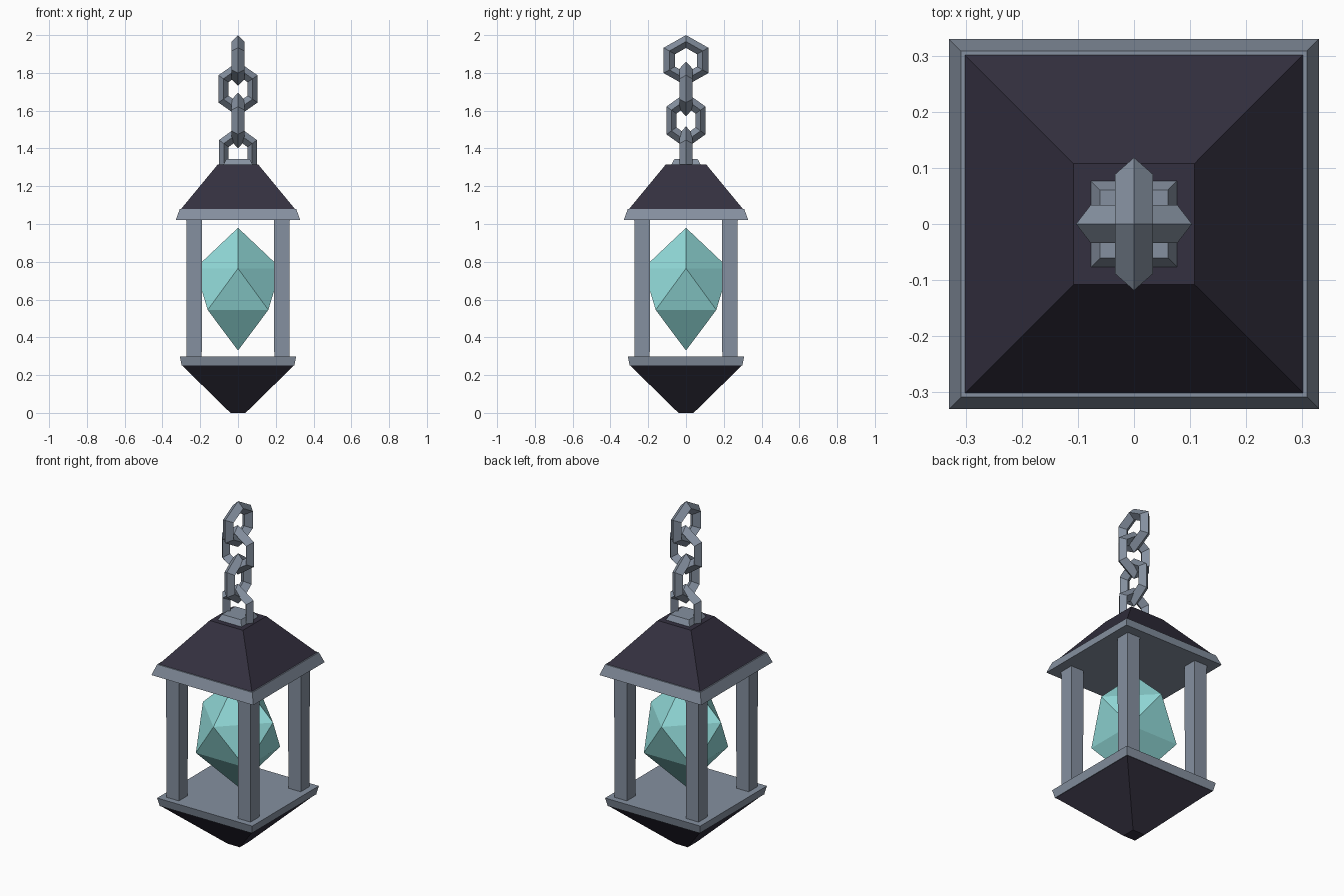
import bpy, bmesh
from math import sin, cos, pi, radians
from mathutils import Matrix

cube = bpy.data.objects.get("Cube")
if cube:
    bpy.data.objects.remove(cube, do_unlink=True)


def material(name, rgb):
    mat = bpy.data.materials.new(name)
    mat.use_nodes = True
    color = (*rgb, 1)
    mat.diffuse_color = color
    bsdf = next(n for n in mat.node_tree.nodes if n.type == 'BSDF_PRINCIPLED')
    bsdf.inputs["Base Color"].default_value = color
    return mat


METAL = material("blue_grey_metal", (0.235, 0.28, 0.35))
DARK = material("dark_purple", (0.034, 0.03, 0.051))
CRYSTAL = material("pale_teal", (0.29, 0.71, 0.70))


def finish(name, bm, mat, location=(0, 0, 0)):
    bmesh.ops.recalc_face_normals(bm, faces=bm.faces)
    mesh = bpy.data.meshes.new(name)
    bm.to_mesh(mesh)
    bm.free()
    mesh.materials.append(mat)
    obj = bpy.data.objects.new(name, mesh)
    obj.location = location
    bpy.context.collection.objects.link(obj)
    return obj


def square_frustum(name, mat, z0, half0, z1, half1, x=0, y=0):
    bm = bmesh.new()
    bmesh.ops.create_cone(bm, cap_ends=True, segments=4, radius1=half0 * 2 ** 0.5,
                          radius2=half1 * 2 ** 0.5, depth=z1 - z0,
                          matrix=Matrix.Rotation(radians(45), 4, 'Z'))
    return finish(name, bm, mat, (x, y, (z0 + z1) / 2))


# Base, roof and trims
square_frustum("base_point", DARK, 0, 0.04, 0.25, 0.295)
square_frustum("base_plate", METAL, 0.25, 0.298, 0.298, 0.308)
square_frustum("roof_trim", METAL, 1.02, 0.33, 1.08, 0.308)
square_frustum("roof", DARK, 1.08, 0.301, 1.314, 0.108)
square_frustum("roof_cap", METAL, 1.314, 0.077, 1.345, 0.061)

# Corner posts
for side, sx in (("left", 1), ("right", -1)):
    for end, sy in (("front", -1), ("back", 1)):
        square_frustum(f"{end}_{side}_post", METAL, 0.29, 0.04, 1.03, 0.042,
                       sx * 0.232, sy * 0.232)


# Crystal: two staggered rings of four points between two tips
bm = bmesh.new()
top = bm.verts.new((0, 0, 0.98))
bottom = bm.verts.new((0, 0, 0.33))


def ring(z, radius, turn):
    return [bm.verts.new((radius * cos(i * pi / 2 + turn), radius * sin(i * pi / 2 + turn), z))
            for i in range(4)]


upper = ring(0.765, 0.227, 0)
lower = ring(0.545, 0.227, pi / 4)
for i in range(4):
    j = (i + 1) % 4
    bm.faces.new((top, upper[i], upper[j]))
    bm.faces.new((upper[i], lower[i], upper[j]))
    bm.faces.new((lower[i], lower[j], upper[j]))
    bm.faces.new((bottom, lower[j], lower[i]))
finish("crystal", bm, CRYSTAL)


# Chain link: six-sided ring with a diamond cross-section
def chain_link(name, z, width, height, along_y, major=0.1, minor=0.034):
    bm = bmesh.new()
    rings = []
    for i in range(6):
        a = pi / 2 + i * pi / 3
        loop = []
        for k in range(4):
            r = major + minor * cos(k * pi / 2)
            loop.append(bm.verts.new((r * cos(a) * width, minor * sin(k * pi / 2),
                                      r * sin(a) * height)))
        rings.append(loop)
    for i in range(6):
        a, b = rings[i], rings[(i + 1) % 6]
        for k in range(4):
            m = (k + 1) % 4
            bm.faces.new((a[k], a[m], b[m], b[k]))
    if along_y:
        bmesh.ops.rotate(bm, verts=bm.verts, matrix=Matrix.Rotation(pi / 2, 3, 'Z'))
    return finish(name, bm, METAL, (0, 0, z))


chain_link("chain_link_top", 1.866, 1.02, 1.0, True)
chain_link("chain_link_upper", 1.715, 0.89, 1.08, False)
chain_link("chain_link_lower", 1.548, 0.89, 1.1, True)
chain_link("chain_link_bottom", 1.372, 0.87, 1.08, False)
